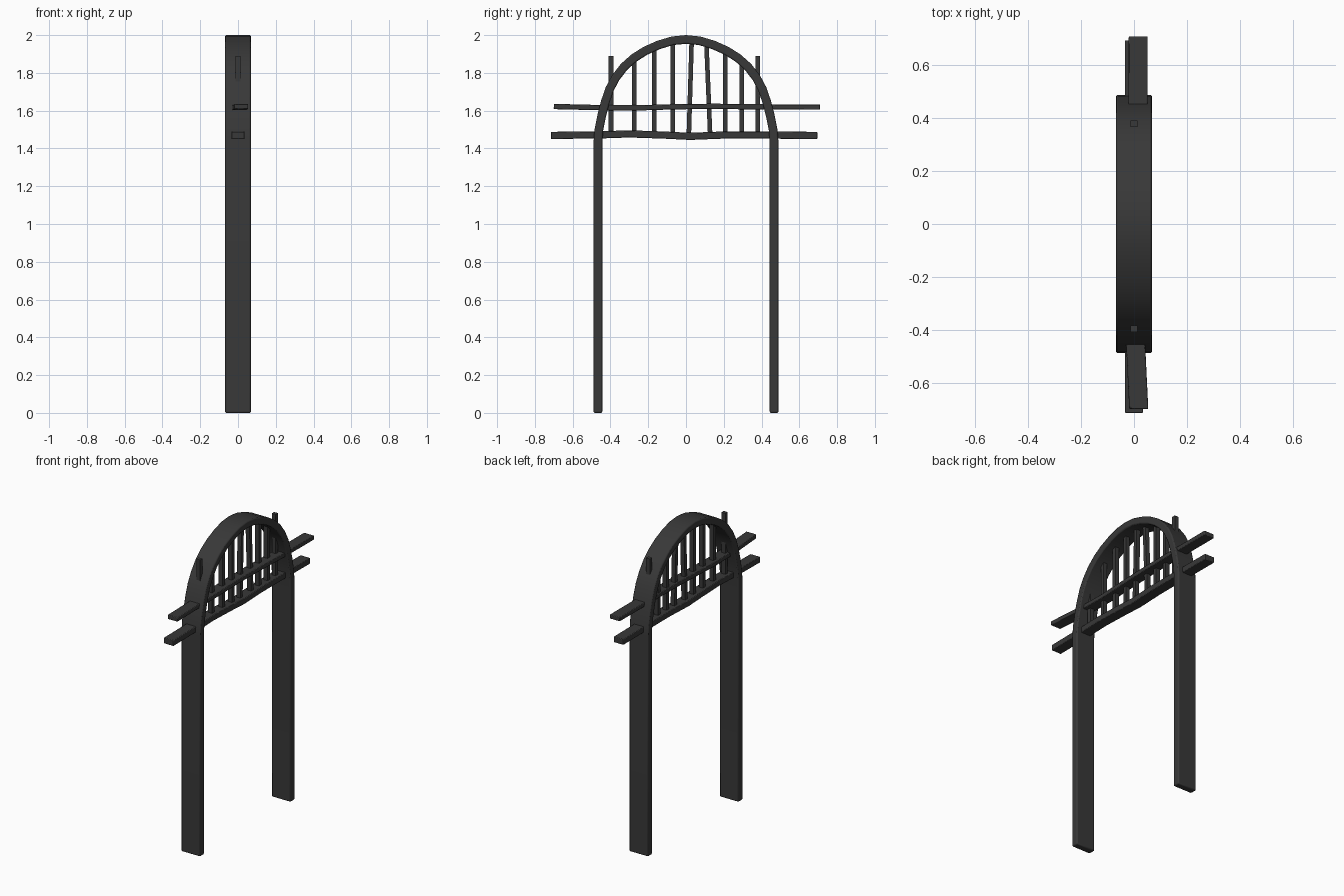
import bpy, bmesh
from mathutils import Vector

if "Cube" in bpy.data.objects:
    bpy.data.objects.remove(bpy.data.objects["Cube"])

mat = bpy.data.materials.new("dark_iron")
mat.diffuse_color = (0.04, 0.04, 0.04, 1)
mat.use_nodes = True
mat.node_tree.nodes["Principled BSDF"].inputs["Base Color"].default_value = mat.diffuse_color


def sweep(name, path, half, bevel=0.0):
    """Rectangular section swept along (x, y, z) points.
    half = (half width in x, half thickness across the path in the yz plane)."""
    pts = [Vector(p) for p in path]
    bm = bmesh.new()
    rings = []
    for i, p in enumerate(pts):
        ins = (p - pts[max(i - 1, 0)])
        out = (pts[min(i + 1, len(pts) - 1)] - p)
        t = (ins.normalized() + out.normalized()).normalized()
        side = Vector((0, -t.z, t.y)).normalized() * half[1]
        wide = Vector((half[0], 0, 0))
        rings.append([bm.verts.new(p + a * wide + b * side)
                      for a, b in ((-1, -1), (1, -1), (1, 1), (-1, 1))])
    for r, s in zip(rings, rings[1:]):
        for k in range(4):
            n = (k + 1) % 4
            bm.faces.new((r[k], r[n], s[n], s[k]))
    bm.faces.new(rings[0][::-1])
    bm.faces.new(rings[-1])
    bmesh.ops.recalc_face_normals(bm, faces=bm.faces)
    me = bpy.data.meshes.new(name)
    bm.to_mesh(me)
    bm.free()
    me.materials.append(mat)
    ob = bpy.data.objects.new(name, me)
    bpy.context.collection.objects.link(ob)
    if bevel:
        m = ob.modifiers.new("soft_edges", "BEVEL")
        m.width, m.segments = bevel, 2
        m.limit_method, m.angle_limit = "ANGLE", 0.9
    bpy.context.view_layer.objects.active = ob
    ob.select_set(True)
    bpy.ops.object.shade_smooth_by_angle(angle=0.6)
    ob.select_set(False)
    return ob


# Arched frame: two straight legs joined by a rounded head (half outline, mirrored)
half_arch = [(0.466, 0), (0.466, 1.44), (0.461, 1.50), (0.447, 1.57),
             (0.428, 1.645), (0.404, 1.715), (0.372, 1.775), (0.328, 1.832),
             (0.275, 1.879), (0.215, 1.917), (0.145, 1.948), (0.072, 1.97)]
arch = ([(0, -y, z) for y, z in half_arch] + [(0, 0, 1.977)]
        + [(0, y, z) for y, z in reversed(half_arch)])
sweep("arched_frame", arch, (0.068, 0.023), 0.007)

# Slightly wavy cross rails running through the frame
sweep("lower_rail", [(0, -0.715, 1.469), (0, -0.45, 1.472), (0, -0.3, 1.477),
                     (0, -0.12, 1.471), (0, 0.02, 1.464), (0, 0.2, 1.471),
                     (0, 0.4, 1.471), (0, 0.695, 1.469)], (0.035, 0.019), 0.004)
sweep("upper_rail", [(0.018, -0.70, 1.622), (0.006, -0.45, 1.616), (0.003, -0.25, 1.615),
                     (0.005, -0.05, 1.621), (0.01, 0.15, 1.623), (0.015, 0.4, 1.62),
                     (0.016, 0.71, 1.619)], (0.036, 0.014), 0.004)

# Upright bars: (y at bottom, y at top, top height); the outer two poke through the arch
bars = [(-0.397, -0.397, 1.89), (-0.275, -0.275, 1.885), (-0.167, -0.167, 1.935),
        (-0.07, -0.07, 1.965), (0.015, 0.03, 1.97), (0.128, 0.108, 1.955),
        (0.208, 0.208, 1.915), (0.296, 0.296, 1.87), (0.38, 0.38, 1.89)]
for i, (y0, y1, top) in enumerate(bars):
    sweep(f"upright_bar_{i + 1}", [(0, y0, 1.47), (0, y1, top)], (0.014, 0.012))
